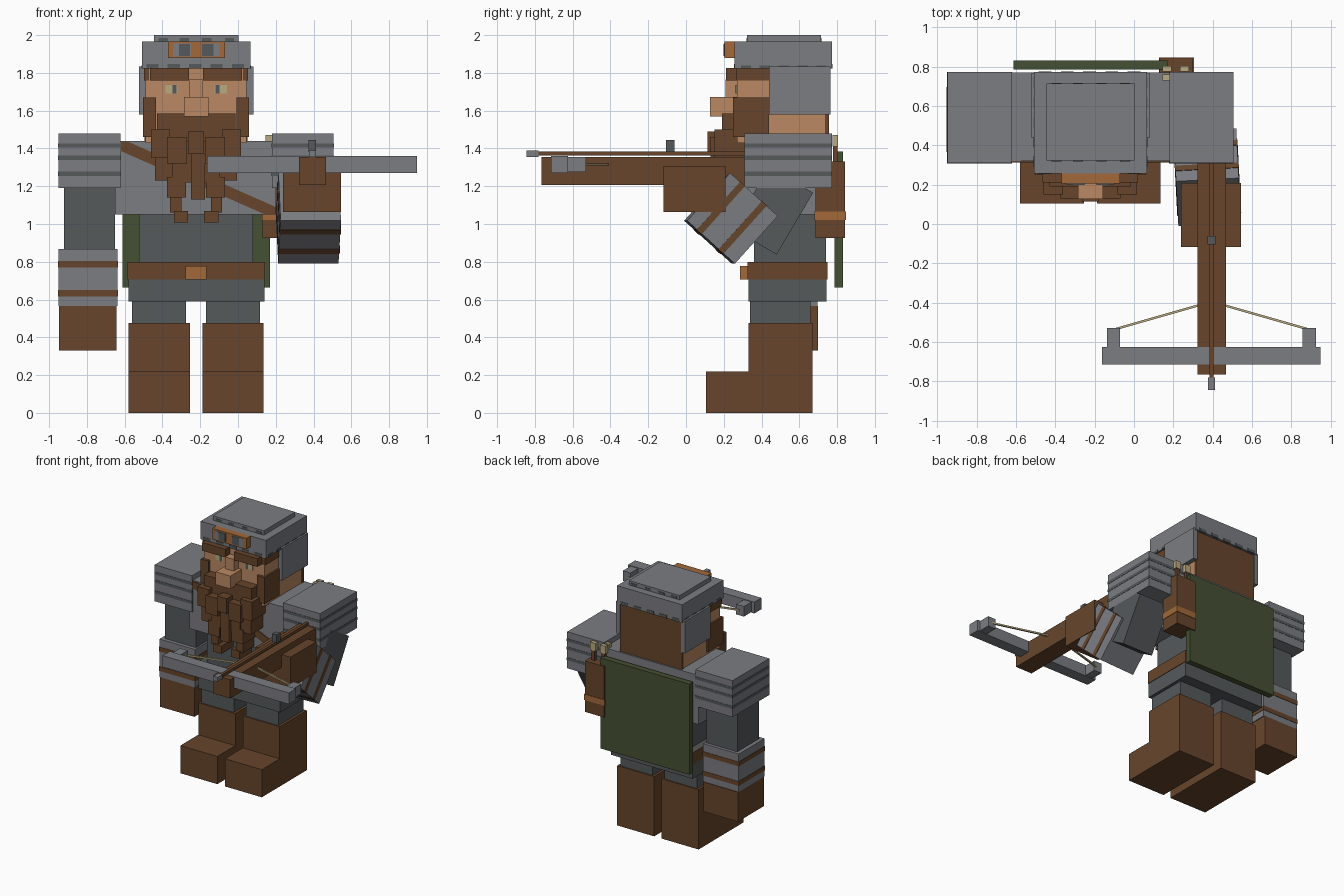
import bpy, bmesh, math
from mathutils import Matrix, Vector


def colour(name, r, g, b):
    m = bpy.data.materials.new(name)
    m.diffuse_color = (r, g, b, 1)
    return m


STEEL = colour("light_steel", 0.20, 0.205, 0.225)
DARK = colour("dark_grey", 0.09, 0.1, 0.105)
BROWN = colour("brown_leather", 0.135, 0.06, 0.025)
SKIN = colour("skin", 0.5, 0.25, 0.125)
GREEN = colour("green", 0.06, 0.08, 0.033)
COPPER = colour("copper", 0.36, 0.14, 0.04)
TAN = colour("pale_tan", 0.48, 0.4, 0.22)


def part(name, mat, *boxes, matrix=None):
    """One object from boxes given as x0, x1, y0, y1, z0, z1."""
    bm = bmesh.new()
    for x0, x1, y0, y1, z0, z1 in boxes:
        m = (Matrix.Translation(((x0 + x1) / 2, (y0 + y1) / 2, (z0 + z1) / 2))
             @ Matrix.Diagonal((x1 - x0, y1 - y0, z1 - z0, 1)))
        bmesh.ops.create_cube(bm, size=1, matrix=m)
    me = bpy.data.meshes.new(name)
    bm.to_mesh(me)
    bm.free()
    me.materials.append(mat)
    ob = bpy.data.objects.new(name, me)
    if matrix:
        ob.matrix_world = matrix
    bpy.context.collection.objects.link(ob)
    return ob


def ring(x0, x1, y0, y1, z0, z1, e=0.004):
    """Bounds of a thin band standing slightly proud on the sides."""
    return (x0 - e, x1 + e, y0 - e, y1 + e, z0, z1)


C = -0.222  # centre line of the body


def both(x0, x1, *rest):
    """A box and its mirror about the body centre line."""
    return [(x0, x1, *rest), (2 * C - x1, 2 * C - x0, *rest)]


# Legs and boots
part("boots", BROWN, *both(-0.58, -0.255, 0.33, 0.67, 0, 0.475),
     *both(-0.58, -0.255, 0.105, 0.33, 0, 0.22))
part("trousers", DARK, *both(-0.56, -0.275, 0.34, 0.66, 0.475, 0.59))

# Torso, belt and chest armour
part("tunic_skirt", DARK, (-0.58, 0.14, 0.33, 0.745, 0.59, 0.8))
part("tunic", DARK, (-0.525, 0.08, 0.36, 0.74, 0.8, 1.06))
part("belt", BROWN, ring(-0.58, 0.14, 0.33, 0.745, 0.705, 0.8))
part("buckle", COPPER, (-0.278, -0.166, 0.285, 0.33, 0.705, 0.777))
part("breastplate", STEEL, (-0.65, 0.2, 0.32, 0.77, 1.05, 1.44))

# Diagonal chest strap cut to the chest outline
bm = bmesh.new()
verts = [bm.verts.new((x, 0.313, z)) for x, z in
         [(-0.64, 1.435), (-0.64, 1.395), (0.14, 1.052), (0.2, 1.052), (0.2, 1.09), (-0.58, 1.435)]]
face = bm.faces.new(verts)
ext = bmesh.ops.extrude_face_region(bm, geom=[face])
bmesh.ops.translate(bm, vec=(0, 0.008, 0),
                    verts=[v for v in ext["geom"] if isinstance(v, bmesh.types.BMVert)])
bmesh.ops.recalc_face_normals(bm, faces=bm.faces)
me = bpy.data.meshes.new("chest_strap")
bm.to_mesh(me)
bm.free()
me.materials.append(BROWN)
bpy.context.collection.objects.link(bpy.data.objects.new("chest_strap", me))

# Shoulder plates with dark grooves
for side, x0, x1 in (("left", -0.95, -0.622), ("right", 0.18, 0.505)):
    part(side + "_shoulder_plate", STEEL, (x0, x1, 0.31, 0.772, 1.19, 1.48))
    part(side + "_shoulder_grooves", DARK,
         *[ring(x0, x1, 0.31, 0.772, z, z + 0.022, 0.002) for z in (1.255, 1.34, 1.405)])

# Hanging arm
part("hanging_upper_arm", DARK, (-0.92, -0.65, 0.40, 0.67, 0.86, 1.2))
part("hanging_bracer", STEEL, (-0.95, -0.637, 0.37, 0.695, 0.565, 0.867))
part("hanging_bracer_stripes", BROWN,
     *[ring(-0.95, -0.637, 0.37, 0.695, z, z + 0.035, 0.003) for z in (0.615, 0.77)])
part("hanging_hand", BROWN, (-0.947, -0.643, 0.37, 0.7, 0.33, 0.565))

# Bent arm holding the crossbow
upper = Matrix.Translation((0.37, 0.46, 1.07)) @ Matrix.Rotation(math.radians(-30.5), 4, "X")
part("bent_upper_arm", DARK, (-0.135, 0.135, -0.135, 0.135, -0.19, 0.19), matrix=upper)
fore = (Matrix.Translation((0.373, 0.238, 1.03)) @ Matrix.Rotation(math.radians(3), 4, "Z")
        @ Matrix.Rotation(math.radians(-42), 4, "X"))
part("bent_bracer", STEEL, (-0.16, 0.16, -0.17, 0.17, -0.17, 0.17), matrix=fore)
part("bent_bracer_stripes", BROWN,
     *[(-0.163, 0.163, y, y + 0.035, -0.173, 0.173) for y in (-0.1, 0.055)], matrix=fore)
part("bent_hand", BROWN, (0.238, 0.545, -0.118, 0.208, 1.063, 1.308))

# Crossbow
B = 0.394
part("crossbow_stock", BROWN, (0.322, 0.467, -0.765, 0.31, 1.207, 1.355))
part("crossbow_bow", STEEL, (-0.163, 0.948, -0.715, -0.625, 1.27, 1.36),
     (-0.138, -0.07, -0.625, -0.53, 1.275, 1.355), (0.858, 0.926, -0.625, -0.53, 1.275, 1.355))
part("bolt_shaft", BROWN, (B - 0.011, B + 0.011, -0.79, 0.31, 1.362, 1.384))
part("bolt_tip", STEEL, (B - 0.018, B + 0.018, -0.845, -0.78, 1.355, 1.39))
part("crossbow_sight", DARK, (B - 0.02, B + 0.02, -0.105, -0.06, 1.38, 1.445))
for i, s in enumerate((-1, 1)):
    a, b = Vector((B + s * 0.49, -0.535, 1.315)), Vector((B, -0.395, 1.315))
    d = b - a
    m = Matrix.Translation((a + b) / 2) @ Matrix.Rotation(math.atan2(d.y, d.x), 4, "Z")
    h = d.length / 2
    part(f"bowstring_{i + 1}", TAN, (-h, h, -0.006, 0.006, -0.006, 0.006), matrix=m)

# Head and face
part("head", SKIN, (-0.49, 0.046, 0.27, 0.745, 1.43, 1.83))
part("nose", SKIN, (-0.285, -0.157, 0.127, 0.275, 1.57, 1.672),
     (-0.26, -0.184, 0.21, 0.275, 1.672, 1.765))
part("eye_whites", TAN, *both(-0.385, -0.32, 0.266, 0.271, 1.69, 1.735))
part("pupils", DARK, *both(-0.347, -0.325, 0.263, 0.271, 1.69, 1.735))
part("eyebrows", BROWN, *both(-0.465, -0.26, 0.212, 0.275, 1.76, 1.825))
part("hair", BROWN, (-0.494, 0.05, 0.735, 0.757, 1.43, 1.82),
     *both(-0.497, -0.47, 0.265, 0.44, 1.76, 1.825))
part("sideburns", BROWN, *both(-0.503, -0.435, 0.25, 0.44, 1.46, 1.67))

# Beard made of stacked locks and two braids
part("beard", BROWN, (-0.43, -0.014, 0.19, 0.3, 1.44, 1.585),
     *both(-0.46, -0.36, 0.15, 0.32, 1.35, 1.5),
     *both(-0.44, -0.33, 0.17, 0.33, 1.23, 1.37),
     *both(-0.375, -0.27, 0.13, 0.31, 1.32, 1.46),
     (-0.35, -0.094, 0.16, 0.33, 1.22, 1.44),
     (-0.265, -0.18, 0.115, 0.32, 1.37, 1.49),
     (-0.25, -0.175, 0.14, 0.33, 1.13, 1.37))
part("braids", BROWN, *both(-0.375, -0.275, 0.16, 0.33, 1.14, 1.25),
     *both(-0.36, -0.3, 0.18, 0.32, 1.06, 1.14),
     *both(-0.34, -0.265, 0.17, 0.325, 1.008, 1.07))

# Helmet with cheek guards, dark rivets and goggles
part("helmet", STEEL, (-0.508, 0.065, 0.257, 0.773, 1.822, 1.965),
     (-0.445, 0.002, 0.322, 0.715, 1.965, 2.0))
part("cheek_guards", STEEL, *both(-0.525, -0.49, 0.44, 0.765, 1.58, 1.835))
rivets = []
for i in range(5):
    x, y = -0.485 + i * 0.113, 0.29 + i * 0.1
    rivets.append((x, x + 0.065, 0.254, 0.776, 1.822, 1.846))
    rivets.append((-0.511, 0.068, y, y + 0.055, 1.822, 1.84))
rivets += [(x, x + 0.05, 0.319, 0.718, 1.967, 1.985) for x in (-0.42, -0.31, -0.19, -0.07)]
part("helmet_rivets", DARK, *rivets)
part("goggle_frame", COPPER, (-0.37, -0.07, 0.205, 0.258, 1.878, 1.965))
part("goggle_rims", STEEL, *both(-0.345, -0.25, 0.202, 0.21, 1.888, 1.955))
part("goggle_lenses", DARK, *both(-0.313, -0.253, 0.199, 0.21, 1.89, 1.952))

# Cloth panel on the back, quiver and spare bolts
part("back_panel", GREEN, (-0.612, 0.17, 0.785, 0.832, 0.665, 1.385))
part("quiver", BROWN, (0.13, 0.3, 0.685, 0.842, 0.925, 1.33))
part("quiver_band", COPPER, ring(0.13, 0.3, 0.685, 0.842, 1.02, 1.067))
spots = [(0.168, 0.79), (0.168, 0.745), (0.256, 0.79)]
part("spare_bolt_shafts", BROWN,
     *[(x - 0.012, x + 0.012, y - 0.012, y + 0.012, 1.32, 1.42) for x, y in spots])
part("spare_bolt_feathers", TAN,
     *[(x - 0.023, x + 0.023, y - 0.015, y + 0.015, 1.41, 1.472) for x, y in spots])
